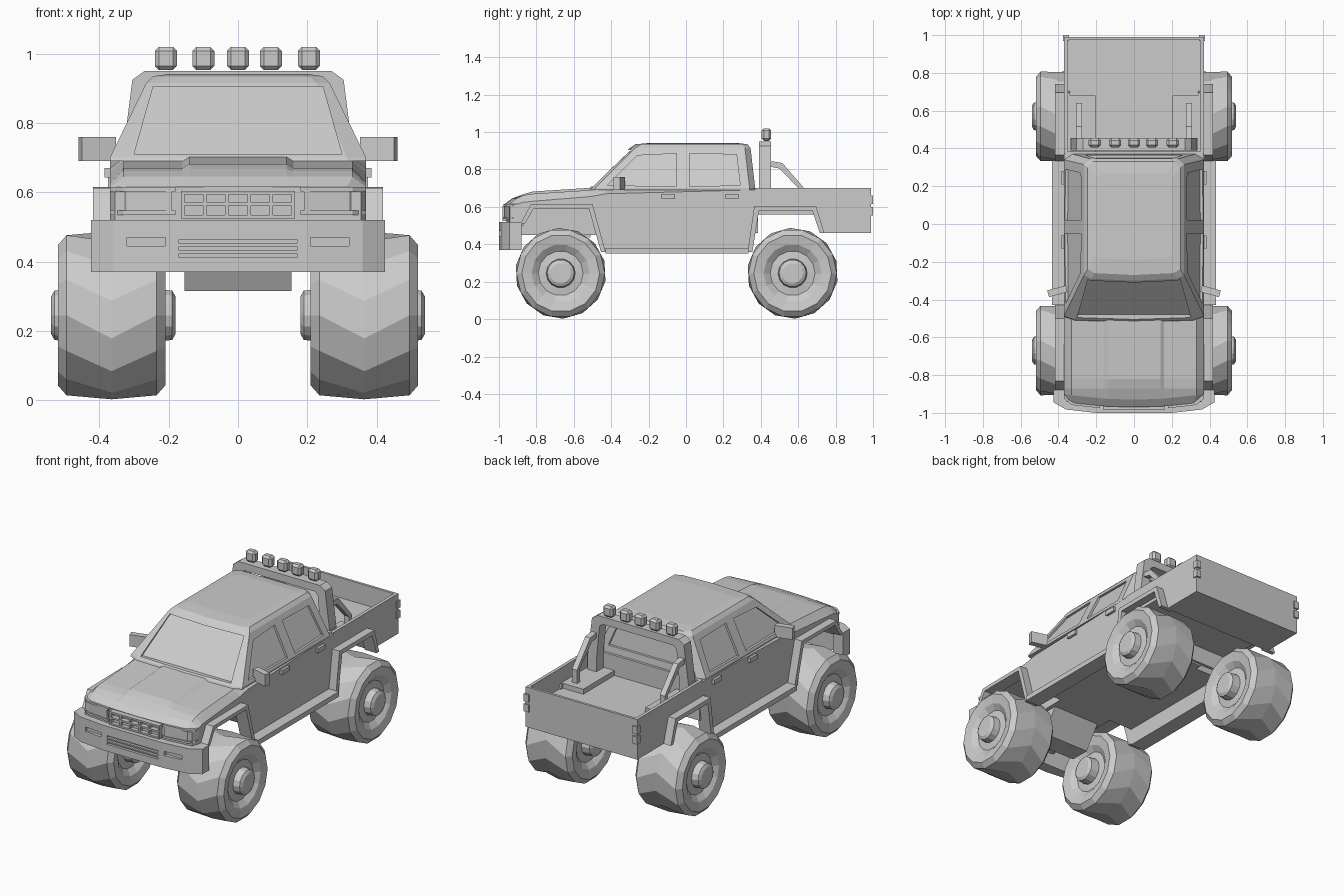
import bpy, bmesh
from math import sin, cos, pi

if "Cube" in bpy.data.objects:
    bpy.data.objects.remove(bpy.data.objects["Cube"])


def make(name, verts, faces, mirror=False):
    bm = bmesh.new()
    vs = [bm.verts.new(v) for v in verts]
    for f in faces:
        bm.faces.new([vs[i] for i in f])
    bmesh.ops.remove_doubles(bm, verts=bm.verts, dist=1e-5)
    bmesh.ops.recalc_face_normals(bm, faces=bm.faces)
    me = bpy.data.meshes.new(name)
    bm.to_mesh(me)
    bm.free()
    ob = bpy.data.objects.new(name, me)
    bpy.context.collection.objects.link(ob)
    if mirror:
        ob.modifiers.new("Mirror", 'MIRROR')
    return ob


def loft(name, rings, mirror=False):
    """Skin a list of closed rings and cap both ends."""
    n = len(rings[0])
    faces = [(k * n + i, k * n + (i + 1) % n, (k + 1) * n + (i + 1) % n, (k + 1) * n + i)
             for k in range(len(rings) - 1) for i in range(n)]
    faces += [tuple(range(n)), tuple(range(n * (len(rings) - 1), n * len(rings)))]
    return make(name, [p for r in rings for p in r], faces, mirror)


def prism(name, pts, f0, f1, mirror=False):
    return loft(name, [[f0(a, b) for a, b in pts], [f1(a, b) for a, b in pts]], mirror)


def side(name, pts, x0, x1, mirror=True):      # (y, z) profile pushed along x
    return prism(name, pts, lambda y, z: (x0, y, z), lambda y, z: (x1, y, z), mirror)


def plan(name, pts, z0, z1, mirror=False):     # (x, y) profile pushed along z
    return prism(name, pts, lambda x, y: (x, y, z0), lambda x, y: (x, y, z1), mirror)


def box(name, x0, x1, y0, y1, z0, z1, mirror=False, bevel=0):
    ob = plan(name, [(x0, y0), (x1, y0), (x1, y1), (x0, y1)], z0, z1, mirror)
    if bevel:
        m = ob.modifiers.new("Bevel", 'BEVEL')
        m.width, m.segments = bevel, 1
    return ob


def cut(ob, cutter):
    cutter.hide_render = True
    cutter.display_type = 'WIRE'
    m = ob.modifiers.new("Cut", 'BOOLEAN')
    m.object, m.solver = cutter, 'EXACT'


def both(half):
    """Mirror a half outline that starts and ends on x = 0."""
    return half + [(-x, b) for x, b in half[-2:0:-1]]


# Lower body: sections along y, underside follows the front wheel arch
body = []
for y, w, zb, zs, zt, bump in [
        (-.97, .355, .50, .60, .615, 0), (-.93, .37, .50, .615, .645, 0),
        (-.87, .37, .50, .625, .662, .006), (-.82, .37, .60, .63, .67, .012),
        (-.51, .37, .60, .655, .69, .012), (-.43, .37, .36, .67, .70, 0),
        (.33, .37, .36, .69, .70, 0), (.37, .37, .59, .69, .70, 0)]:
    zf = max(zb, .45)
    half = [(0, zt + bump), (.14, zt + bump), (.16, zt), (w - .04, zt), (w, zs), (w, zb),
            (w - .03, zb), (w - .03, zf), (.18, zf), (.18, .45), (0, .45)]
    k = .22 if y < -.9 else 0
    body.append([(x, y + k * x * x, z) for x, z in both(half)])
loft("body", body)

# Cab: tapered rings along z
cab_rings = []
for z, w, yf, yb in [(.69, .37, -.52, .37), (.70, .37, -.515, .37), (.915, .265, -.30, .345),
                     (.935, .245, -.27, .33), (.942, .20, -.19, .27)]:
    half = [(0, yf), (w * .85, yf + .01), (w, yf + .03), (w, yb - .03), (w * .88, yb), (0, yb)]
    cab_rings.append([(x, y, z) for x, y in both(half)])
cab = loft("cab", cab_rings)


# Recessed windows
def cab_x(z): return .37 - (z - .70) * .105 / .215


windows = [[(-.42, .715), (-.26, .875), (-.05, .885), (-.05, .71)],
           [(.02, .71), (.02, .885), (.27, .88), (.29, .715)]]
for i, w in enumerate(windows):
    cut(cab, prism("side_window_cutter_%d" % i, w, lambda y, z: (cab_x(z) - .014, y, z),
                   lambda y, z: (cab_x(z) + .06, y, z), True))
cut(cab, prism("windshield_cutter", [(-.30, .71), (.30, .71), (.245, .905), (-.245, .905)],
               lambda x, z: (x, -.488 + (z - .70), z), lambda x, z: (x, -.60 + (z - .70), z)))
cut(cab, prism("rear_window_cutter", [(-.26, .74), (.26, .74), (.2, .89), (-.2, .89)],
               lambda x, z: (x, .355 - (z - .70) * .11, z), lambda x, z: (x, .45, z)))

# Cargo bed with high floor, low wheel boxes, bulkhead and tailgate
bed = []
for y, zb in [(.37, .56), (.69, .56), (.73, .46), (.99, .46)]:
    half = [(0, zb), (.37, zb), (.37, .70), (.35, .70), (.35, .58), (0, .58)]
    bed.append([(x, y, z) for x, z in both(half)])
loft("cargo_bed", bed)
box("bed_wheel_box", .205, .35, .38, .68, .57, .61, True)
box("bed_bulkhead", -.36, .36, .365, .385, .46, .70)
box("tailgate", -.37, .37, .975, .99, .46, .70)
for z in (.555, .615):
    box("tail_light", .345, .376, .97, 1.0, z, z + .045, True)

# Fender flares and side steps
side("front_flare", [(-.43, .36), (-.50, .615), (-.83, .612), (-.885, .51), (-.862, .51),
                     (-.815, .59), (-.52, .592), (-.455, .36)], .34, .418)
side("rear_flare", [(.33, .36), (.365, .606), (.695, .606), (.74, .46), (.715, .46),
                    (.675, .58), (.39, .58), (.355, .36)], .34, .418)
box("side_step", .34, .435, -.43, .335, .35, .38, True)

# Front bumper with slots and fog lamp recesses
bumper = plan("front_bumper", both([(0, -1.0), (.2, -1.0), (.36, -.982), (.425, -.945),
                                    (.425, -.88), (.36, -.88), (.34, -.93), (0, -.93)]), .37, .52)
for z in (.412, .432, .452):
    cut(bumper, box("bumper_slot_cutter", -.17, .17, -1.05, -.985, z, z + .012))
cut(bumper, box("fog_lamp_cutter", .21, .32, -1.05, -.975, .445, .47, True))

# Grille bars and headlamps
for z in (.525, .562, .594):
    box("grille_bar", -.165, .165, -.982, -.95, z, z + .01)
for i in range(6):
    x = -.165 + .064 * i
    box("grille_post", x, x + .01, -.98, -.95, .525, .604)
for z in (.535, .603):
    plan("headlamp_rim", [(.18, -.975), (.33, -.958), (.37, -.925), (.37, -.89), (.18, -.90)],
         z, z + .012, True)
plan("headlamp", [(.19, -.97), (.32, -.952), (.358, -.92), (.358, -.89), (.19, -.90)],
     .545, .605, True)

# Mirrors and door handles
plan("side_mirror", [(.36, -.325), (.46, -.352), (.45, -.387), (.352, -.36)], .69, .76, True)
for y in (-.13, .21):
    box("door_handle", .36, .385, y, y + .07, .643, .67, True)

# Roll bar hoop, braces and roof lamps
hoop = [(.335, .69), (.305, .925), (.27, .95)]
inner = [(-.235, .905), (-.255, .89), (-.275, .69)]
outline = hoop + [(-x, z) for x, z in hoop[::-1]] + inner[::-1] + [(-x, z) for x, z in inner]
prism("roll_bar", outline, lambda x, z: (x, .39, z), lambda x, z: (x, .455, z))
box("roll_bar_foot", .275, .335, .39, .455, .60, .70, True)
side("roll_bar_brace", [(.45, .845), (.515, .835), (.64, .69), (.64, .60), (.61, .60),
                        (.61, .69), (.50, .805), (.45, .815)], .275, .308)
for x in (-.208, -.10, 0, .095, .205):
    box("roof_lamp", x - .032, x + .032, .405, .455, .953, 1.02, bevel=.012)

# Underbody block between the front wheels
side("front_axle_block", [(-.80, .46), (-.72, .315), (-.60, .315), (-.50, .46)], -.155, .155, False)

# Wheels: turned profile, centre tread ring twisted for a chevron tread
tire = [(.54, .055), (.53, .073), (.49, .078), (.485, .12), (.51, .155), (.52, .208),
        (.495, .237), (.365, .243), (.235, .237), (.21, .208), (.22, .155), (.245, .12),
        (.24, .078), (.19, .073), (.18, .055)]
N = 14
for name, yc in (("front_wheel", -.67), ("rear_wheel", .57)):
    rings = []
    for x, r in tire:
        off = .62 if x == .365 else 0
        rings.append([(x, yc + r * cos(2 * pi * (i + off) / N),
                       .245 + r * sin(2 * pi * (i + off) / N)) for i in range(N)])
    loft(name, rings, True)
